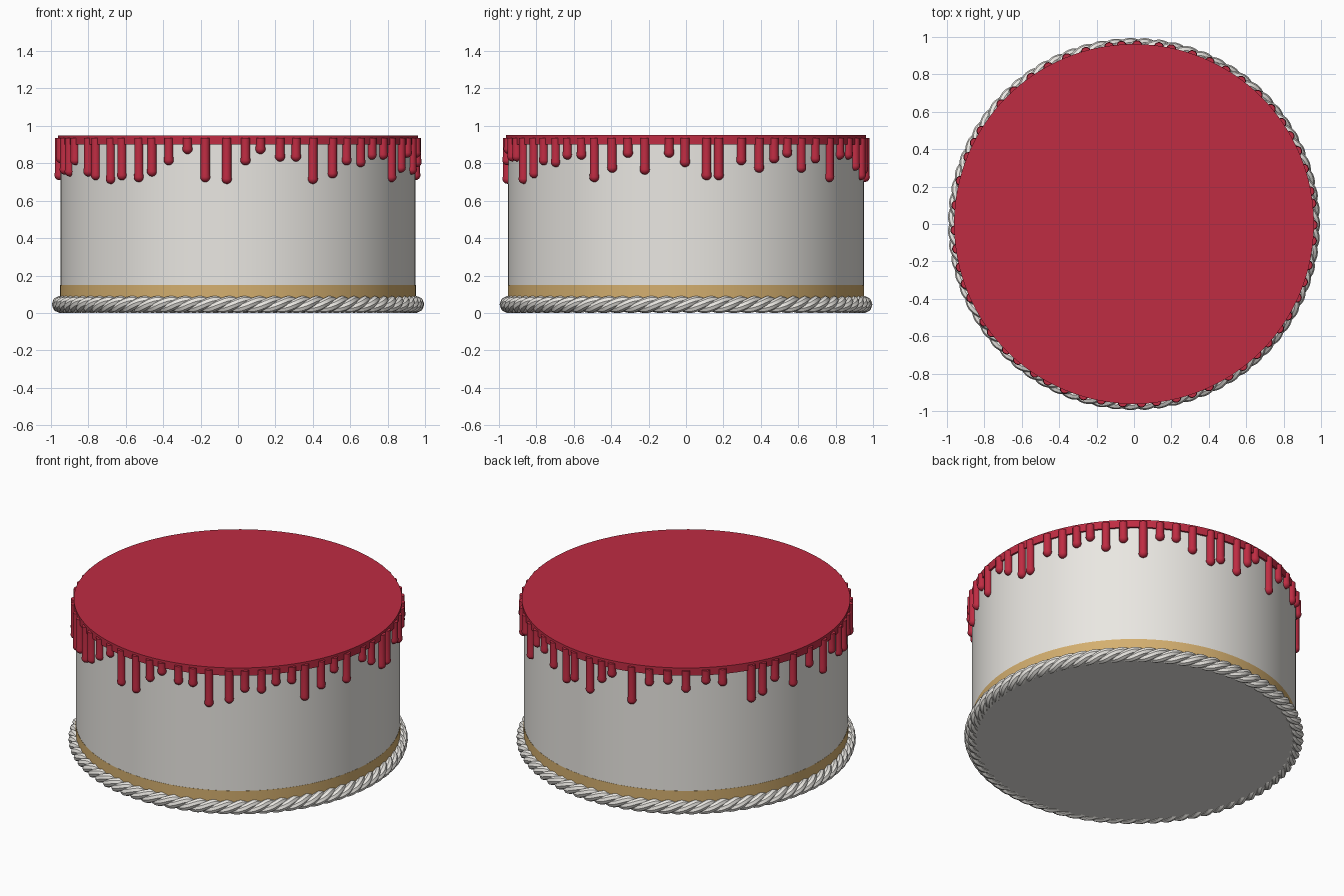
import bpy, bmesh, math
from mathutils import Vector

if "Cube" in bpy.data.objects:
    bpy.data.objects.remove(bpy.data.objects["Cube"])


def material(name, rgb):
    m = bpy.data.materials.new(name)
    m.diffuse_color = (*rgb, 1)
    m.use_nodes = True
    m.node_tree.nodes["Principled BSDF"].inputs["Base Color"].default_value = m.diffuse_color
    return m


RED = material("red_glaze", (0.52, 0.025, 0.055))
CREAM = material("cream", (0.82, 0.80, 0.76))
TAN = material("sponge_tan", (0.66, 0.43, 0.16))


def lathe(bm, profile, steps, centre=(0, 0, 0)):
    """Closed surface of revolution; the profile runs bottom to top."""
    rings = []
    for r, z in profile:
        n = 1 if r == 0 else steps
        rings.append([bm.verts.new(Vector(centre) + Vector((
            r * math.cos(math.tau * i / steps), r * math.sin(math.tau * i / steps), z)))
            for i in range(n)])
    for a, b in zip(rings, rings[1:]):
        for i in range(steps):
            j = (i + 1) % steps
            quad = [a[i % len(a)], a[j % len(a)], b[j % len(b)], b[i % len(b)]]
            bm.faces.new(list(dict.fromkeys(quad)))


def finish(name, bm, mat):
    mesh = bpy.data.meshes.new(name)
    bm.to_mesh(mesh)
    bm.free()
    ob = bpy.data.objects.new(name, mesh)
    bpy.context.collection.objects.link(ob)
    mesh.materials.append(mat)
    bpy.ops.object.select_all(action='DESELECT')
    ob.select_set(True)
    bpy.context.view_layer.objects.active = ob
    bpy.ops.object.shade_smooth_by_angle(angle=math.radians(40))
    return ob


def disc(name, r, z0, z1, mat):
    bm = bmesh.new()
    lathe(bm, [(0, z0), (r, z0), (r, z1), (0, z1)], 128)
    finish(name, bm, mat)


# Cake body, sponge band at its foot, glaze on top
disc("cake_body", 0.95, 0.012, 0.92, CREAM)
disc("sponge_band", 0.951, 0.04, 0.15, TAN)
disc("glaze_top", 0.962, 0.90, 0.95, RED)

# Drips: (position, tip height) along the front, right and back of the rim
R, W = 0.955, 0.027
front = [(-.90, .73), (-.87, .79), (-.80, .73), (-.76, .71), (-.68, .69), (-.62, .71),
         (-.53, .70), (-.46, .73), (-.37, .79), (-.27, .85), (-.175, .70), (-.06, .69),
         (.04, .79), (.12, .85), (.225, .81), (.31, .81), (.40, .69), (.505, .72),
         (.58, .79), (.655, .78), (.715, .82), (.775, .82), (.82, .70), (.87, .75)]
right = [(-.31, .83), (-.22, .74), (-.09, .83), (-.005, .78), (.11, .71), (.175, .71),
         (.295, .79), (.39, .75), (.47, .80), (.54, .83), (.615, .75), (.69, .80),
         (.765, .70), (.82, .82)]
back = [(65, .82), (71, .76), (78, .71), (82, .74), (89, .70), (94, .79), (98, .84),
        (105.6, .69), (112, .82), (118.6, .84), (125, .79), (132, .84), (138, .82),
        (148.6, .69), (153, .72), (158, .79), (166, .72), (174, .80), (182, .71),
        (188, .80), (194, .74)]
drips = [(math.asin(x / R) - math.pi / 2, z) for x, z in front]
drips += [(math.asin(y / R), z) for y, z in right]
drips += [(math.radians(a), z) for a, z in back]
bm = bmesh.new()
for ang, tip in drips:
    dome = [(W * math.sin(t * math.pi / 12), tip + W * (1 - math.cos(t * math.pi / 12)))
            for t in range(7)]
    lathe(bm, dome + [(W * 0.9, tip + 0.045), (W * 0.9, 0.935), (0, 0.935)], 16,
          (R * math.cos(ang), R * math.sin(ang), 0))
finish("glaze_drips", bm, RED)

# Piped rope border: twisted strands around the foot
STRANDS, TWISTS, STEPS, SIDES = 3, 25, 600, 8
MAJOR, OFFSET, THICK = 0.95, 0.021, 0.0245
bm = bmesh.new()
for s in range(STRANDS):
    path = []
    for i in range(STEPS):
        a = math.tau * i / STEPS
        p = TWISTS * a + math.tau * s / STRANDS
        r = MAJOR + OFFSET * math.cos(p)
        path.append(Vector((r * math.cos(a), r * math.sin(a), 0.0455 + OFFSET * math.sin(p))))
    rings = []
    for i, c in enumerate(path):
        tangent = (path[(i + 1) % STEPS] - path[i - 1]).normalized()
        u = tangent.cross(Vector((0, 0, 1))).normalized()
        v = u.cross(tangent)
        rings.append([bm.verts.new(c + THICK * (u * math.cos(math.tau * k / SIDES)
                                                + v * math.sin(math.tau * k / SIDES)))
                      for k in range(SIDES)])
    for i in range(STEPS):
        a, b = rings[i], rings[(i + 1) % STEPS]
        for k in range(SIDES):
            j = (k + 1) % SIDES
            bm.faces.new((a[k], b[k], b[j], a[j]))
bmesh.ops.recalc_face_normals(bm, faces=bm.faces)
finish("rope_border", bm, CREAM)

# Outward normals on the lathed parts
for ob in bpy.data.objects:
    b = bmesh.new()
    b.from_mesh(ob.data)
    bmesh.ops.recalc_face_normals(b, faces=b.faces)
    b.to_mesh(ob.data)
    b.free()
